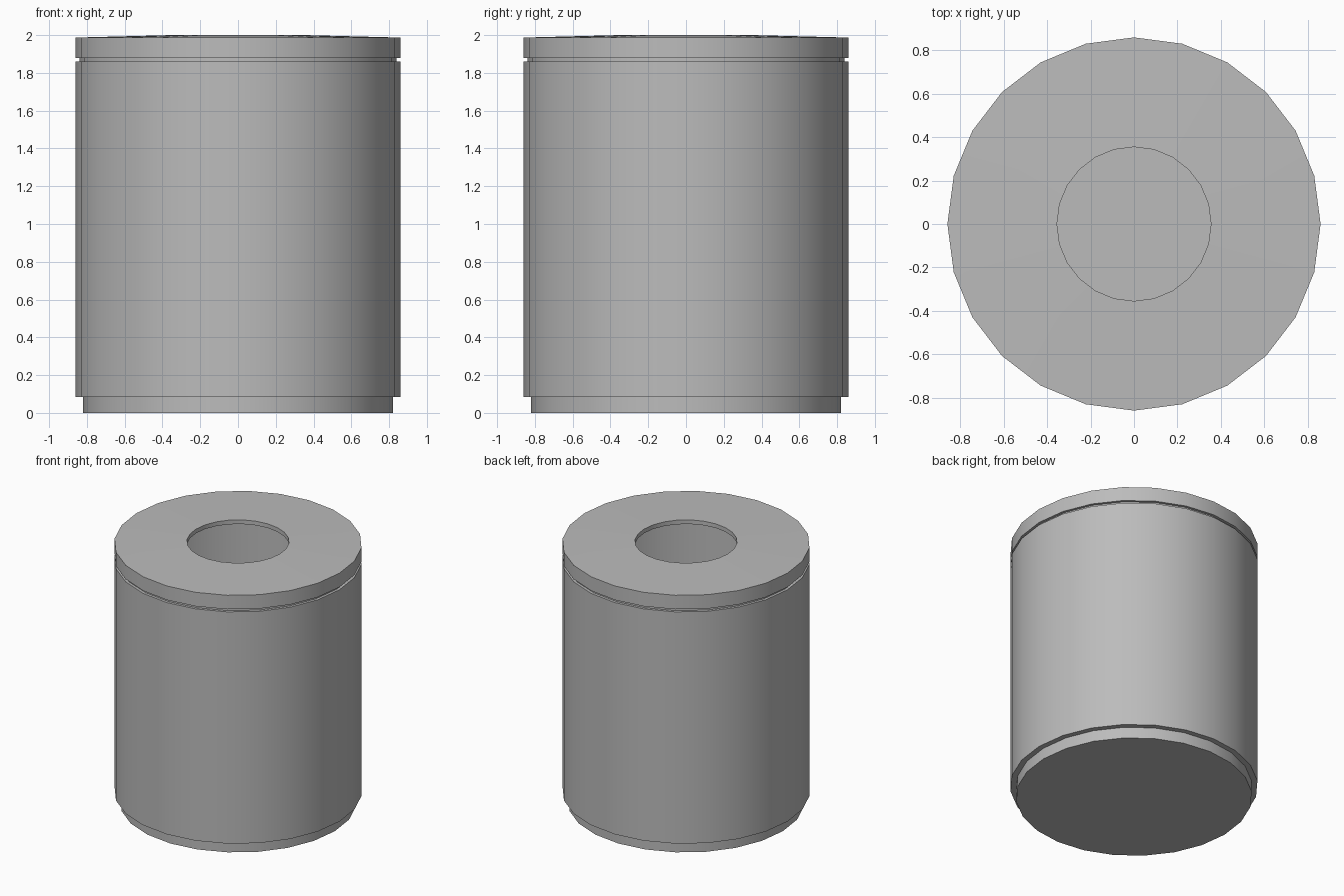
import bpy
import bmesh
import math

SIDES = 24

cube = bpy.data.objects.get("Cube")
if cube:
    bpy.data.objects.remove(cube, do_unlink=True)

# One plain metal colour
metal = bpy.data.materials.new("grey metal")
metal.use_nodes = True
grey = (0.5, 0.5, 0.5, 1)
metal.diffuse_color = grey
metal.node_tree.nodes["Principled BSDF"].inputs["Base Color"].default_value = grey


def lathe(name, profile, closed=False):
    """Turn a (radius, height) profile around the z axis."""
    bm = bmesh.new()
    verts = [bm.verts.new((r, 0, z)) for r, z in profile]
    edges = [bm.edges.new(pair) for pair in zip(verts, verts[1:])]
    if closed:
        edges.append(bm.edges.new((verts[-1], verts[0])))
    bmesh.ops.spin(bm, geom=verts + edges, cent=(0, 0, 0), axis=(0, 0, 1),
                   angle=math.tau, steps=SIDES)
    bmesh.ops.remove_doubles(bm, verts=bm.verts, dist=0.0001)
    bmesh.ops.recalc_face_normals(bm, faces=bm.faces)
    mesh = bpy.data.meshes.new(name)
    bm.to_mesh(mesh)
    bm.free()
    mesh.materials.append(metal)
    obj = bpy.data.objects.new(name, mesh)
    bpy.context.collection.objects.link(obj)
    bpy.ops.object.select_all(action='DESELECT')
    obj.select_set(True)
    bpy.context.view_layer.objects.active = obj
    bpy.ops.object.shade_smooth_by_angle(angle=math.radians(30))
    return obj


# Hollow bin body with a recessed foot and a narrow neck under the lid
lathe("bin_body", [
    (0, 0), (0.82, 0), (0.82, 0.085), (0.86, 0.085), (0.86, 1.86),
    (0.84, 1.86), (0.84, 1.88), (0.81, 1.88), (0.81, 0.1), (0, 0.1)])

# Slightly domed lid with a round opening
lathe("lid", [
    (0.86, 1.88), (0.86, 1.987), (0.355, 2.0), (0.355, 1.968),
    (0.81, 1.955), (0.81, 1.88)], closed=True)
